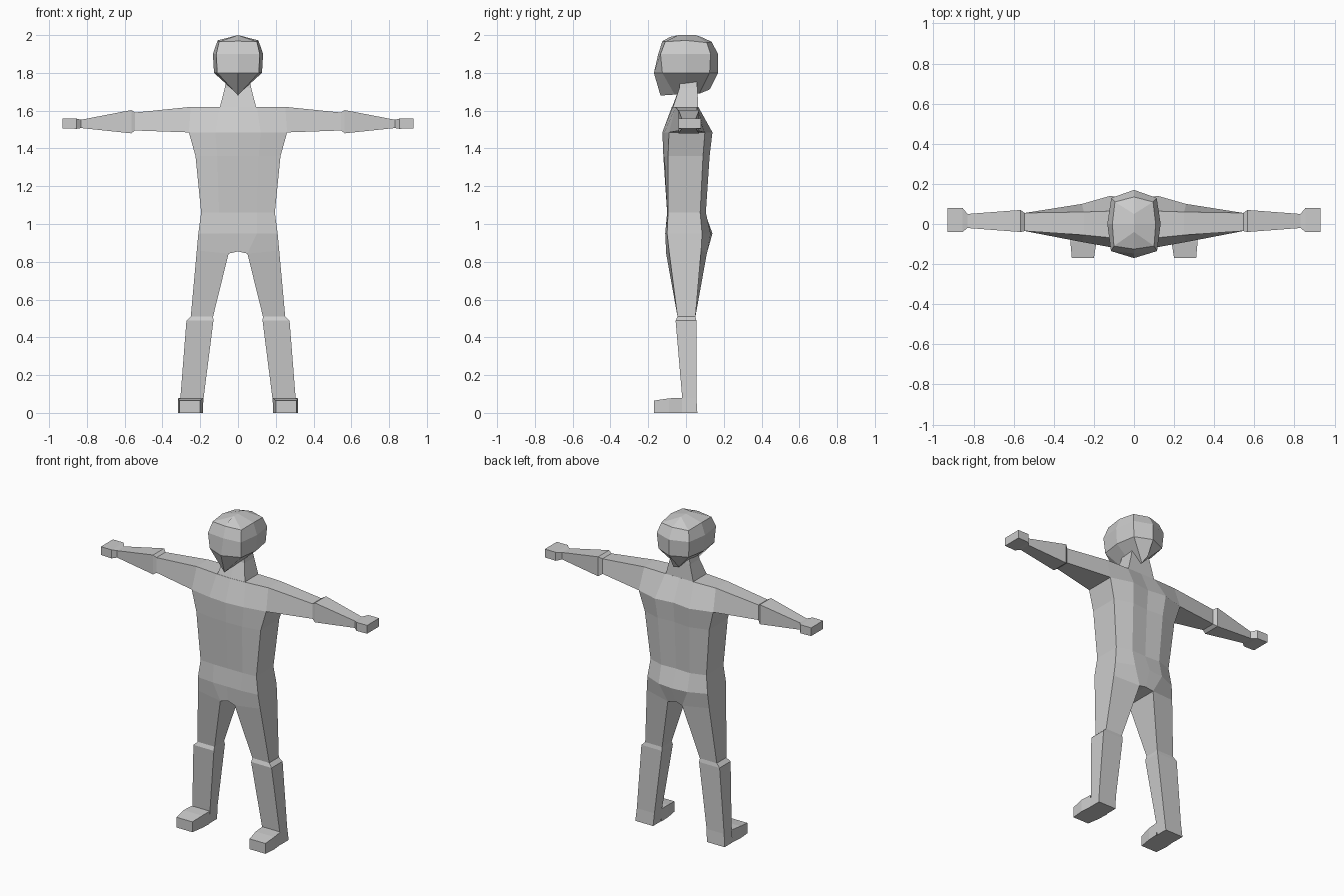
import bpy, bmesh

grey = bpy.data.materials.new("plain grey")
grey.diffuse_color = (0.6, 0.6, 0.6, 1)


def loft(name, rings, closed=True, cap_start=False, cap_end=False):
    """Skin a list of equal rings and mirror the result across x = 0."""
    bm = bmesh.new()
    rows = [[bm.verts.new(p) for p in ring] for ring in rings]
    n = len(rows[0])
    for a, b in zip(rows, rows[1:]):
        for i in range(n if closed else n - 1):
            j = (i + 1) % n
            bm.faces.new((a[i], a[j], b[j], b[i]))
    if cap_start:
        bm.faces.new(rows[0][::-1])
    if cap_end:
        bm.faces.new(rows[-1])
    # Mirror the half
    half = bm.verts[:] + bm.edges[:] + bm.faces[:]
    copy = bmesh.ops.duplicate(bm, geom=half)["geom"]
    for v in copy:
        if isinstance(v, bmesh.types.BMVert):
            v.co.x = -v.co.x
    bmesh.ops.reverse_faces(bm, faces=[f for f in copy if isinstance(f, bmesh.types.BMFace)])
    bmesh.ops.remove_doubles(bm, verts=bm.verts[:], dist=0.0005)
    bmesh.ops.recalc_face_normals(bm, faces=bm.faces[:])
    mesh = bpy.data.meshes.new(name)
    bm.to_mesh(mesh)
    bm.free()
    mesh.materials.append(grey)
    obj = bpy.data.objects.new(name, mesh)
    bpy.context.collection.objects.link(obj)
    return obj


def level(z, hw, mid, front, back):
    """Half of a torso section: centre, mid and side points, front then back."""
    xs = (0, mid, hw)
    return ([(x, y, z) for x, y in zip(xs, front)]
            + [(x, y, z) for x, y in zip(xs[::-1], back[::-1])])


def box_x(x, y0, y1, z0, z1):
    return [(x, y0, z1), (x, y0, z0), (x, y1, z0), (x, y1, z1)]


def box_z(z, x0, x1, y0, y1):
    return [(x0, y0, z), (x1, y0, z), (x1, y1, z), (x0, y1, z)]


def box_y(y, x0, x1, z0, z1):
    return [(x0, y, z0), (x1, y, z0), (x1, y, z1), (x0, y, z1)]


# Torso, from the hips to the shoulders
crotch = [(0, -0.10, 0.855), (0.05, -0.105, 0.843), (0.218, -0.09, 0.86),
          (0.218, 0.08, 0.86), (0.05, 0.11, 0.843), (0, 0.105, 0.855)]
loft("torso", [
    crotch,
    level(0.95, 0.21, 0.10, (-0.11, -0.11, -0.10), (0.14, 0.13, 0.085)),
    level(1.06, 0.195, 0.10, (-0.10, -0.10, -0.095), (0.10, 0.105, 0.075)),
    level(1.36, 0.225, 0.11, (-0.12, -0.115, -0.095), (0.115, 0.125, 0.09)),
    level(1.485, 0.26, 0.12, (-0.125, -0.115, -0.09), (0.125, 0.14, 0.10)),
    level(1.62, 0.25, 0.10, (-0.075, -0.07, -0.055), (0.065, 0.065, 0.06)),
], closed=False, cap_end=True)
loft("crotch", [[crotch[0], crotch[5]], [crotch[1], crotch[4]]], closed=False)

# Neck
loft("neck", [
    [(0, -0.075, 1.615), (0.097, -0.07, 1.615), (0.097, 0.065, 1.615), (0, 0.065, 1.615)],
    [(0, -0.035, 1.72), (0.07, -0.035, 1.72), (0.07, 0.06, 1.72), (0, 0.06, 1.72)],
    [(0, -0.03, 1.77), (0.06, -0.03, 1.77), (0.06, 0.055, 1.77), (0, 0.055, 1.77)],
], closed=False)

# Head, from the keel of the jaw to the crown ridge
loft("head", [
    [(0, -0.135, 1.68), (0, -0.06, 1.685), (0, 0, 1.688), (0, 0.07, 1.69), (0, 0.125, 1.712)],
    [(0, -0.17, 1.80), (0.11, -0.125, 1.80), (0.127, 0, 1.80), (0.105, 0.125, 1.80), (0, 0.17, 1.80)],
    [(0, -0.147, 1.90), (0.115, -0.135, 1.90), (0.133, 0, 1.90), (0.113, 0.13, 1.90), (0, 0.17, 1.90)],
    [(0, -0.125, 1.968), (0.10, -0.11, 1.965), (0.108, 0, 1.972), (0.095, 0.11, 1.96), (0, 0.135, 1.965)],
    [(0, -0.085, 1.99), (0, -0.04, 2.0), (0, 0, 2.0), (0, 0.05, 2.0), (0, 0.08, 1.99)],
], closed=False)

# Arms with stepped elbows
loft("arms", [
    [(0.25, -0.055, 1.62), (0.26, -0.09, 1.485), (0.26, 0.10, 1.485), (0.25, 0.06, 1.62)],
    box_x(0.545, -0.035, 0.055, 1.495, 1.59),
    box_x(0.565, -0.04, 0.07, 1.48, 1.603),
    box_x(0.83, -0.02, 0.05, 1.508, 1.552),
])

# Hands
loft("hands", [
    box_x(0.83, -0.02, 0.05, 1.508, 1.552),
    box_x(0.855, -0.04, 0.08, 1.504, 1.558),
    box_x(0.93, -0.04, 0.08, 1.506, 1.558),
], cap_end=True)

# Legs with stepped knees
loft("legs", [
    crotch[1:5],
    box_z(0.51, 0.132, 0.25, -0.045, 0.05),
    box_z(0.488, 0.13, 0.273, -0.055, 0.055),
    box_z(0.08, 0.182, 0.305, -0.02, 0.055),
    box_z(0.0, 0.188, 0.312, -0.02, 0.06),
], cap_end=True)

# Feet
loft("feet", [
    box_y(-0.02, 0.184, 0.31, 0, 0.08),
    box_y(-0.09, 0.187, 0.317, 0, 0.077),
    box_y(-0.17, 0.20, 0.31, 0, 0.065),
], cap_end=True)
